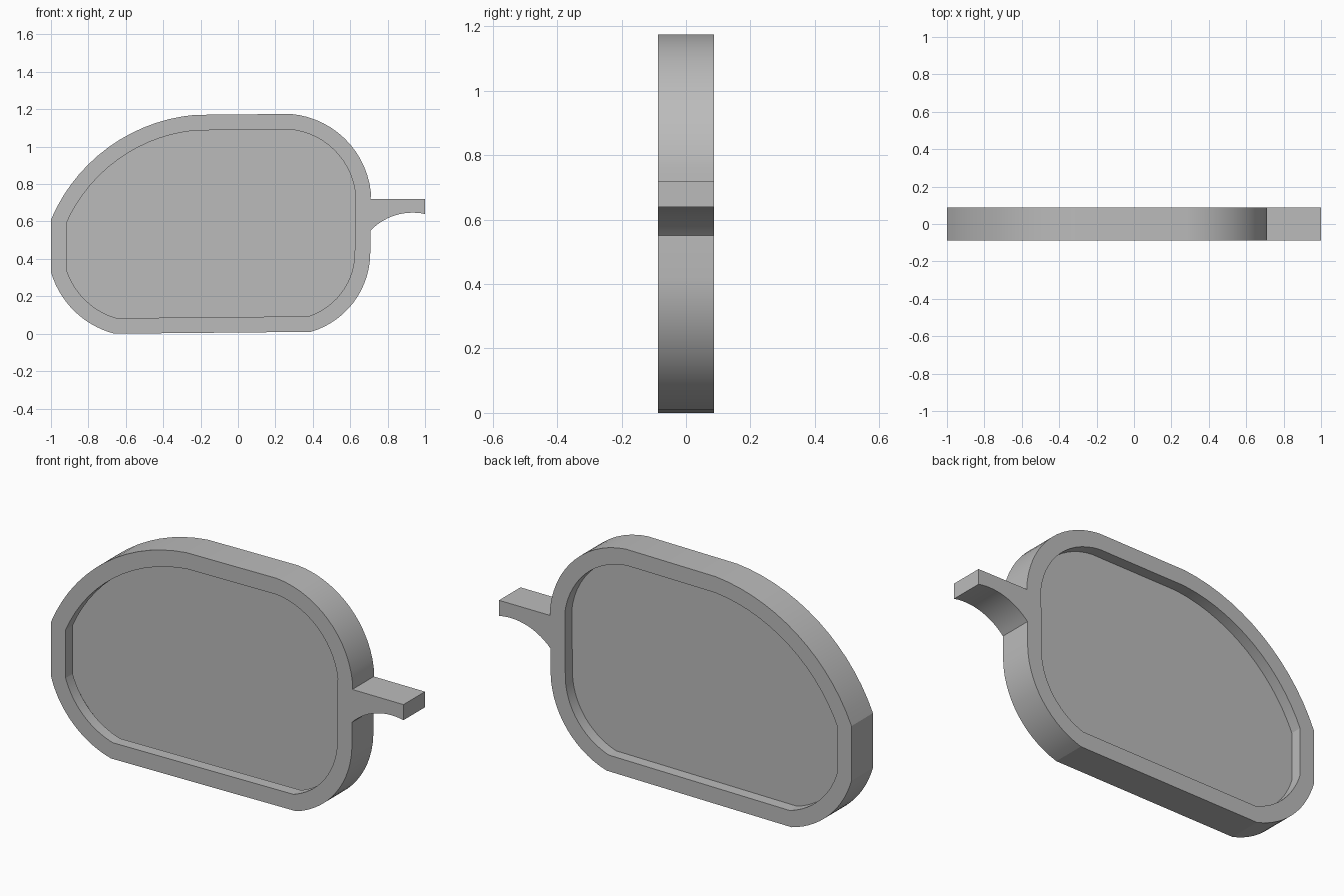
import bpy
import bmesh
import math
from mathutils import Vector

cube = bpy.data.objects.get("Cube")
if cube:
    bpy.data.objects.remove(cube, do_unlink=True)

HALF = 0.087      # half of the depth
GROOVE = 0.029    # half width of the lens groove

grey = bpy.data.materials.new("plain_grey")
grey.use_nodes = True
grey.diffuse_color = (0.5, 0.5, 0.5, 1)
grey.node_tree.nodes["Principled BSDF"].inputs["Base Color"].default_value = (0.5, 0.5, 0.5, 1)


def arc(a, b, rise, steps=14):
    """Points from a to b bulging by rise to the left of the direction of travel."""
    a, b = Vector(a), Vector(b)
    chord = b - a
    left = Vector((-chord.y, chord.x)).normalized()
    radius = (chord.length ** 2 / 4 + rise ** 2) / (2 * rise)
    centre = (a + b) / 2 + left * (rise - radius)
    half = math.asin(chord.length / 2 / radius)
    along = chord.normalized()
    turns = [half * (2 * i / steps - 1) for i in range(steps + 1)]
    return [centre + radius * (left * math.cos(t) + along * math.sin(t)) for t in turns]


def inset(points, distance):
    """Shrink a clockwise outline with mitred corners."""
    result = []
    for i, p in enumerate(points):
        before = (p - points[i - 1]).normalized()
        after = (points[(i + 1) % len(points)] - p).normalized()
        n1 = Vector((before.y, -before.x))
        n2 = Vector((after.y, -after.x))
        result.append(p + (n1 + n2) * distance / (1 + n1.dot(n2)))
    return result


def build(name, rings, closed):
    """Bridge rings of (outline, y); closed joins last to first, else caps both ends."""
    bm = bmesh.new()
    loops = [[bm.verts.new((p.x, y, p.y)) for p in pts] for pts, y in rings]
    pairs = list(zip(loops, loops[1:]))
    if closed:
        pairs.append((loops[-1], loops[0]))
    else:
        bm.faces.new(loops[0])
        bm.faces.new(loops[-1])
    for a, b in pairs:
        for i in range(len(a)):
            j = (i + 1) % len(a)
            bm.faces.new((a[i], a[j], b[j], b[i]))
    bmesh.ops.recalc_face_normals(bm, faces=bm.faces)
    mesh = bpy.data.meshes.new(name)
    bm.to_mesh(mesh)
    bm.free()
    mesh.materials.append(grey)
    obj = bpy.data.objects.new(name, mesh)
    bpy.context.collection.objects.link(obj)
    bpy.ops.object.select_all(action="DESELECT")
    obj.select_set(True)
    bpy.context.view_layer.objects.active = obj
    bpy.ops.object.shade_smooth_by_angle(angle=math.radians(15))


# Rim outline, clockwise from the outer lower edge
outer = (arc((-0.66, 0), (-1, 0.33), 0.063)
         + arc((-1, 0.61), (-0.23, 1.17), 0.132)
         + arc((0.28, 1.175), (0.71, 0.76), 0.107)
         + arc((0.707, 0.42), (0.39, 0.01), 0.084))
inner = inset(outer, 0.083)
groove = inset(outer, 0.035)

# Rim with a groove around its inside
build("rim", [(outer, -HALF), (outer, HALF), (inner, HALF), (inner, GROOVE),
              (groove, GROOVE), (groove, -GROOVE), (inner, -GROOVE), (inner, -HALF)], True)

# Lens seated against the back of the groove
build("lens", [(groove, GROOVE - 0.004), (groove, GROOVE)], False)

# Bridge stub with a curved underside
stub = [Vector((0.707, 0.72)), Vector((1, 0.72))] + arc((1, 0.64), (0.707, 0.55), -0.04)
build("bridge_stub", [(stub, -HALF), (stub, HALF)], False)
